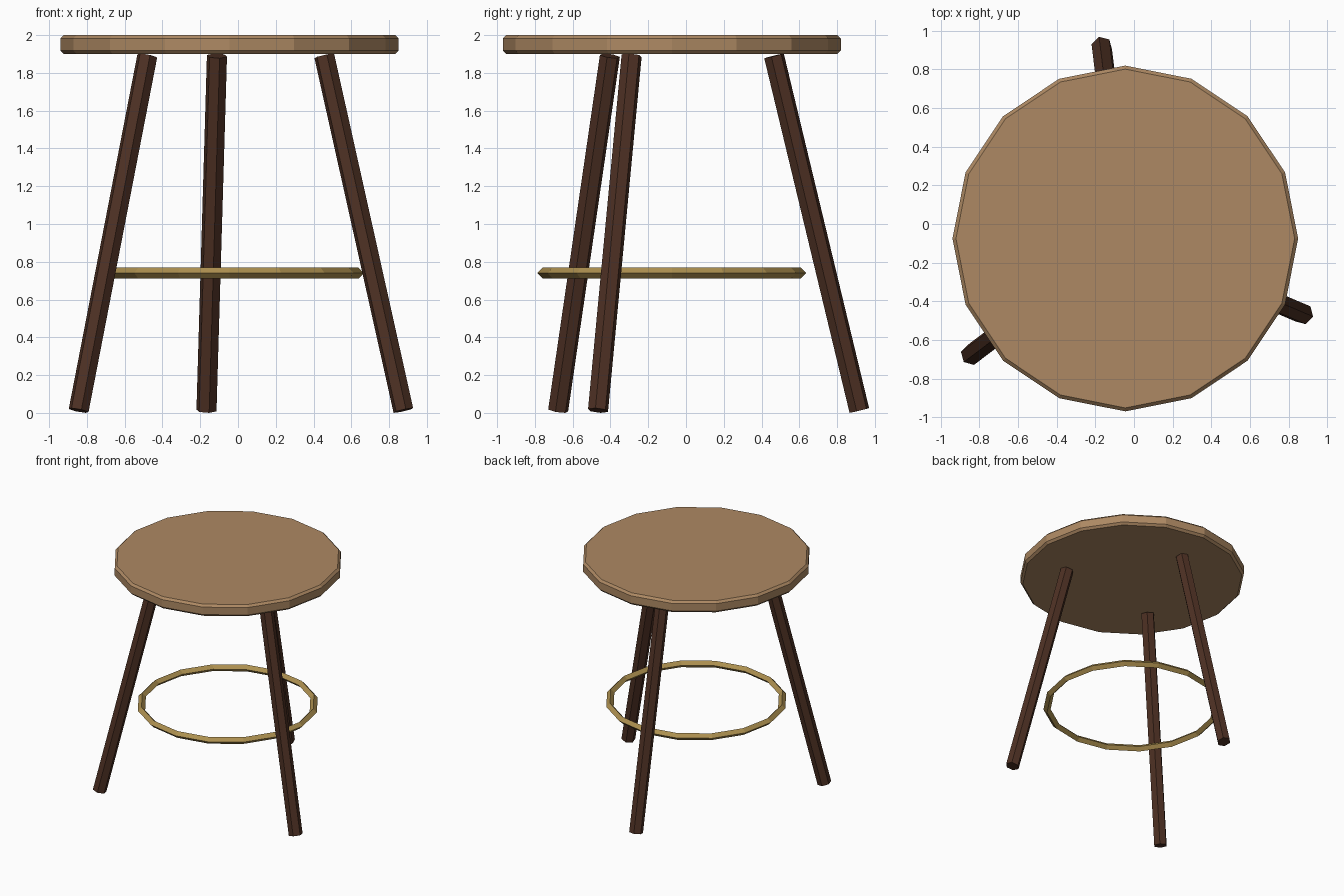
import bpy, bmesh
from math import radians, cos, sin, pi
from mathutils import Vector, Matrix

if "Cube" in bpy.data.objects:
    bpy.data.objects.remove(bpy.data.objects["Cube"])

CX, CY = -0.045, -0.075   # shared axis of seat and ring


def material(name, rgb):
    m = bpy.data.materials.new(name)
    m.diffuse_color = (*rgb, 1)
    m.use_nodes = True
    m.node_tree.nodes["Principled BSDF"].inputs["Base Color"].default_value = m.diffuse_color
    return m


def add_object(name, bm, mat):
    bmesh.ops.recalc_face_normals(bm, faces=bm.faces)
    me = bpy.data.meshes.new(name)
    bm.to_mesh(me)
    bm.free()
    me.materials.append(mat)
    ob = bpy.data.objects.new(name, me)
    bpy.context.collection.objects.link(ob)
    return ob


def lathe(name, profile, sides, mat, closed=False):
    """Revolve (radius, z) points around the stool axis; closed makes a ring."""
    bm = bmesh.new()
    rows = []
    for r, z in profile:
        rows.append([bm.verts.new((CX + r * cos(2 * pi * i / sides),
                                   CY + r * sin(2 * pi * i / sides), z))
                     for i in range(sides)])
    pairs = list(zip(rows, rows[1:]))
    if closed:
        pairs.append((rows[-1], rows[0]))
    else:
        bm.faces.new(rows[0])
        bm.faces.new(rows[-1])
    for a, b in pairs:
        for i in range(sides):
            j = (i + 1) % sides
            bm.faces.new((a[i], a[j], b[j], b[i]))
    return add_object(name, bm, mat)


seat_wood = material("seat_wood", (0.42, 0.25, 0.125))
leg_wood = material("leg_wood", (0.075, 0.03, 0.017))
brass = material("brass", (0.42, 0.28, 0.08))

# Seat: chamfered 16-sided disc
lathe("seat", [(0.877, 1.9), (0.895, 1.918), (0.895, 1.982), (0.877, 2.0)], 16, seat_wood)

# Footrest ring: thin diamond-section hoop
R, t = 0.683, 0.029
lathe("footrest_ring", [(R + t, 0.74), (R, 0.74 + t), (R - t, 0.74), (R, 0.74 - t)],
      16, brass, closed=True)

# Legs: three splayed hexagonal rods
for name, angle in (("back_leg", 97), ("front_left_leg", 217), ("front_right_leg", 337)):
    a = radians(angle)
    out = Vector((cos(a), sin(a), 0))
    centre = Vector((CX, CY, 0))
    foot = centre + out * 1.0 + Vector((0, 0, 0.013))
    top = centre + out * 0.545 + Vector((0, 0, 1.89))
    axis = top - foot
    tilt = Vector((0, 0, 1)).rotation_difference(axis).to_matrix().to_4x4()
    bm = bmesh.new()
    bmesh.ops.create_cone(bm, cap_ends=True, segments=6, radius1=0.055, radius2=0.055,
                          depth=axis.length,
                          matrix=Matrix.Translation((foot + top) / 2) @ tilt
                          @ Matrix.Rotation(radians(15), 4, 'Z'))
    add_object(name, bm, leg_wood)
